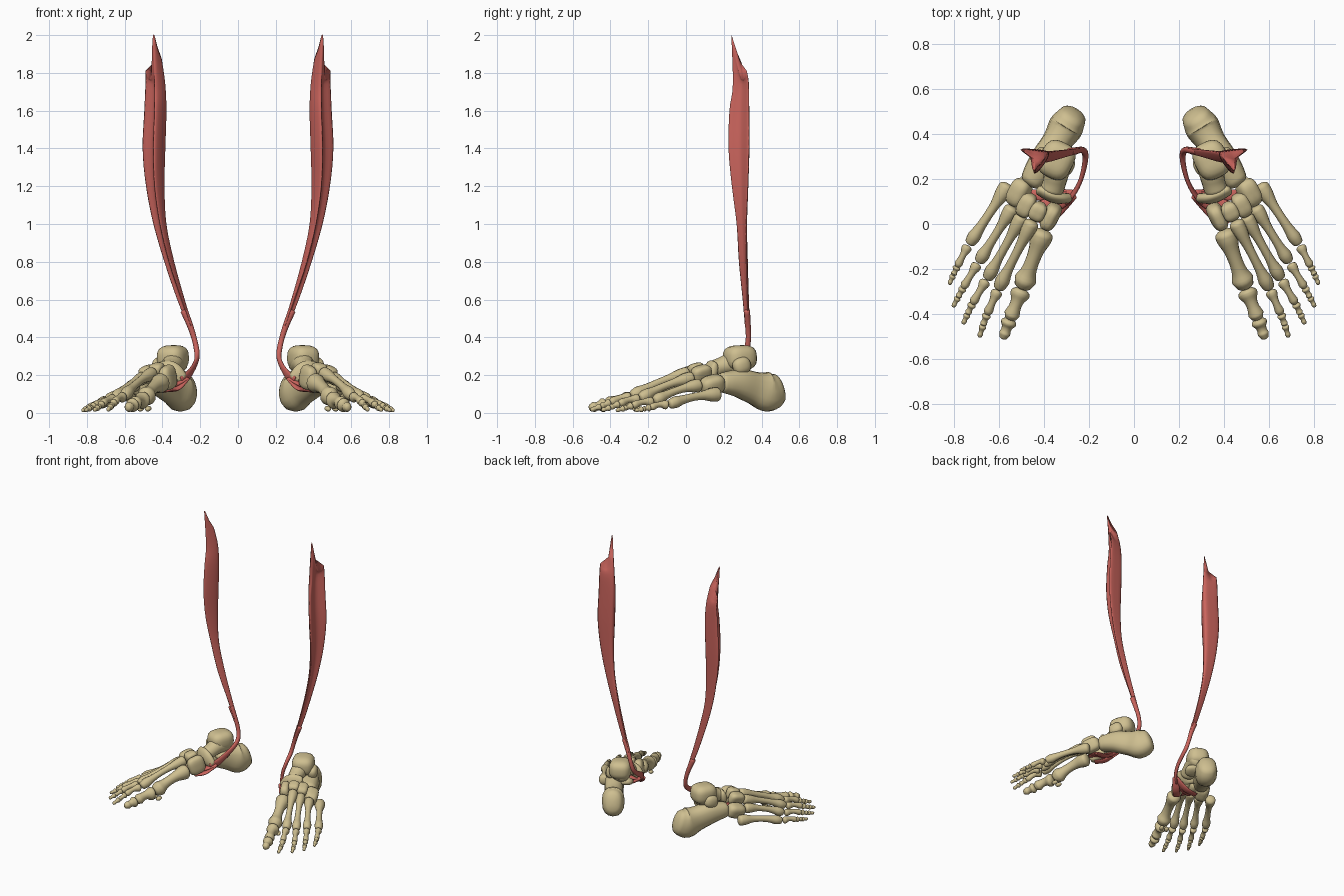
import bpy, bmesh
from math import sin, cos, pi, radians
from mathutils import Vector, Matrix

if "Cube" in bpy.data.objects:
    bpy.data.objects.remove(bpy.data.objects["Cube"])


def material(name, color):
    m = bpy.data.materials.new(name)
    m.diffuse_color = color
    m.use_nodes = True
    m.node_tree.nodes["Principled BSDF"].inputs["Base Color"].default_value = m.diffuse_color
    return m


BONE = material("bone", (0.62, 0.52, 0.28, 1))
MUSCLE = material("muscle", (0.60, 0.13, 0.11, 1))


def finish(name, bm, mat):
    bmesh.ops.recalc_face_normals(bm, faces=bm.faces)
    me = bpy.data.meshes.new(name)
    bm.to_mesh(me)
    bm.free()
    me.materials.append(mat)
    for p in me.polygons:
        p.use_smooth = True
    ob = bpy.data.objects.new(name, me)
    bpy.context.collection.objects.link(ob)
    mod = ob.modifiers.new("other_leg", 'MIRROR')
    mod.use_mirror_merge = False
    return ob


def spline(pts, steps, closed=False):
    """Catmull-Rom through points of any dimension."""
    pts = [Vector(p) for p in pts]
    n, out = len(pts), []
    get = (lambda i: pts[i % n]) if closed else (lambda i: pts[min(max(i, 0), n - 1)])
    for i in range(n if closed else n - 1):
        a, b, c, d = (get(i + k) for k in (-1, 0, 1, 2))
        for s in range(steps):
            t = s / steps
            out.append(0.5 * (2 * b + (c - a) * t + (2 * a - 5 * b + 4 * c - d) * t * t
                              + (3 * b - a - 3 * c + d) * t ** 3))
    return out if closed else out + [pts[-1]]


def loft(name, rings, mat):
    bm = bmesh.new()
    vs = [[bm.verts.new(p) for p in r] for r in rings]
    n = len(vs[0])
    for a, b in zip(vs, vs[1:]):
        for i in range(n):
            bm.faces.new((a[i], a[(i + 1) % n], b[(i + 1) % n], b[i]))
    for ring in (vs[0], vs[-1]):
        c = bm.verts.new(sum((v.co for v in ring), Vector()) / n)
        for i in range(n):
            bm.faces.new((ring[i], ring[(i + 1) % n], c))
    return finish(name, bm, mat)


def tube(name, pts, mat=BONE, steps=4, n=16, cap=0.5, side=None, power=1.0):
    """Sweep an ellipse along points (x, y, z, half width, half height), rounded ends."""
    path = spline(pts, steps)
    rings = []

    def ring(c, t, s, w, h):
        u = s.cross(t)
        out = []
        for k in range(n):
            a = 2 * pi * k / n
            x, y = cos(a), sin(a)
            x, y = (abs(v) ** power * (1 if v > 0 else -1) for v in (x, y))
            out.append(c + s * x * w + u * y * h)
        return out
    last = len(path) - 1
    for i, p in enumerate(path):
        c = p.xyz if len(p) < 4 else Vector(p[:3])
        t = (Vector(path[min(i + 1, last)][:3]) - Vector(path[max(i - 1, 0)][:3])).normalized()
        side = Vector(side) if side else t.cross(Vector((0, 0, 1)))
        side = (side - t * side.dot(t)).normalized()
        w, h = p[3], p[4]
        depth = min(w, h) * cap
        if i == 0:
            for a in (75, 50, 25):
                k = cos(radians(a))
                rings.append(ring(c - t * depth * sin(radians(a)), t, side, w * k, h * k))
        rings.append(ring(c, t, side, w, h))
        if i == last:
            for a in (25, 50, 75):
                k = cos(radians(a))
                rings.append(ring(c + t * depth * sin(radians(a)), t, side, w * k, h * k))
    return loft(name, rings, mat)


def long_bone(name, p0, p1, base, shaft, head, arch=0.0):
    """Flared base, thin shaft, knobbed head."""
    p0, p1 = Vector(p0), Vector(p1)
    d = (p1 - p0).normalized()
    p0, p1 = p0 + d * base * 0.4, p1 - d * head * 0.4
    prof = ((0, base), (.12, base * .95), (.32, shaft * 1.12), (.55, shaft),
            (.75, shaft * 1.15), (.9, head), (1, head * .85))
    pts = []
    for t, r in prof:
        p = p0.lerp(p1, t) + Vector((0, 0, arch * sin(pi * t)))
        pts.append((*p, r * .95, r))
    return tube(name, pts, steps=3, n=14, cap=0.55)


def block(name, center, half, yaw=26, pitch=15, power=3.2, taper=0.0, roll=0):
    """Rounded wedge: half = (width, length, height)."""
    bm = bmesh.new()
    bmesh.ops.create_uvsphere(bm, u_segments=24, v_segments=14, radius=1)
    rot = (Matrix.Rotation(radians(yaw), 3, 'Z') @ Matrix.Rotation(radians(pitch), 3, 'X')
           @ Matrix.Rotation(radians(roll), 3, 'Y'))
    for v in bm.verts:
        k = sum(abs(c) ** power for c in v.co) ** (-1 / power)
        p = v.co * k
        p.x *= 1 + taper * p.z
        v.co = Vector(center) + rot @ Vector((p.x * half[0], p.y * half[1], p.z * half[2]))
    return finish(name, bm, BONE)


# Heel bone with its inner shelf
tube("heel_bone", [(.277, .475, .125, .066, .088), (.305, .43, .112, .078, .106),
                   (.345, .365, .13, .066, .088), (.395, .29, .155, .066, .078),
                   (.435, .225, .16, .06, .062), (.455, .195, .16, .052, .054)], cap=.55, power=.85)
block("heel_shelf", (.315, .265, .195), (.05, .05, .025), power=2.5)

# Ankle bone: dome, neck and head
block("ankle_dome", (.345, .285, .292), (.076, .085, .066), pitch=2, power=3)
tube("ankle_neck", [(.335, .31, .26, .07, .055), (.345, .235, .26, .058, .055),
                    (.355, .185, .245, .052, .048), (.363, .158, .235, .052, .048)], cap=.7)
block("ankle_side_process", (.415, .295, .25), (.035, .05, .045), power=2.4)

# Midfoot bones
tube("boat_bone", [(.298, .115, .185, .022, .034), (.335, .115, .21, .025, .05),
                   (.375, .125, .225, .024, .054), (.42, .15, .228, .022, .042)], cap=.7)
block("inner_wedge_bone", (.372, .032, .188), (.036, .062, .064), taper=-.15)
block("middle_wedge_bone", (.428, .056, .222), (.033, .044, .042), taper=.3)
block("outer_wedge_bone", (.477, .083, .205), (.033, .056, .046), taper=.3, roll=12)
block("cube_bone", (.512, .14, .148), (.045, .066, .05), roll=20)

# Long foot bones: base, head, radii
metatarsals = [
    ((.402, -.03, .165), (.498, -.285, .072), .052, .033, .052),
    ((.452, .012, .212), (.605, -.29, .088), .036, .021, .034),
    ((.498, .035, .188), (.655, -.245, .078), .035, .020, .032),
    ((.540, .075, .150), (.692, -.17, .064), .035, .020, .031),
    ((.560, .175, .100), (.735, -.09, .046), .038, .021, .031)]
for i, (a, b, rb, rs, rh) in enumerate(metatarsals, 1):
    long_bone(f"metatarsal_{i}", a, b, rb, rs, rh, arch=.012)
for i, p in enumerate(((.475, -.262, .022), (.515, -.255, .022)), 1):
    block(f"toe_pad_bone_{i}", p, (.016, .022, .014), power=2)

# Toe bones: joint chain and radius
toes = [
    ([(.500, -.292, .070), (.553, -.425, .044), (.585, -.512, .026)], .044),
    ([(.608, -.297, .085), (.655, -.402, .056), (.673, -.452, .034), (.689, -.505, .015)], .026),
    ([(.660, -.252, .074), (.720, -.355, .048), (.742, -.402, .028), (.762, -.446, .014)], .025),
    ([(.698, -.178, .060), (.762, -.285, .038), (.785, -.328, .024), (.807, -.370, .013)], .024),
    ([(.741, -.098, .044), (.788, -.190, .028), (.806, -.229, .020), (.824, -.270, .012)], .023)]
for i, (joints, r) in enumerate(toes, 1):
    for j, (a, b) in enumerate(zip(joints, joints[1:]), 1):
        tip = j == len(joints) - 1
        rb = r * (1.05, .82, .68)[j - 1]
        if i == 1 and tip:
            rb = r * .85
        long_bone(f"toe_{i}_segment_{j}", a, b, rb, rb * .62, rb * (.62 if tip else .8),
                  arch=.008 if j == 1 else 0)

# Calf muscle belly: z, then front / outer / inner edge of each section
levels = [
    (.46, .250, .312, .265, .330, .240, .338), (.60, .298, .300, .322, .325, .283, .332),
    (.80, .365, .280, .390, .320, .338, .325), (1.0, .412, .268, .448, .320, .380, .318),
    (1.2, .440, .243, .487, .326, .390, .318), (1.4, .445, .225, .505, .331, .386, .320),
    (1.6, .440, .230, .496, .331, .380, .318), (1.74, .440, .248, .490, .331, .386, .312)]


def section(a, b, c):
    hollow = (a + b) / 2 + (c - (a + b) / 2) * .22
    back = (b + c) / 2 + ((b + c) / 2 - a) * .08
    inner = (a + c) / 2 + ((a + c) / 2 - b) * .12
    return [a, hollow, b, back, c, inner]


rows = []
for z, ax, ay, bx, by, cx, cy in levels:
    rows.append(section(*(Vector((x, y, z)) for x, y in ((ax, ay), (bx, by), (cx, cy)))))
# Top edge with a tall front point, a notch and a short outer point
rows.append([Vector(p) for p in ((.450, .240, 2.0), (.462, .292, 1.77), (.490, .322, 1.81),
                                 (.445, .315, 1.78), (.402, .295, 1.85), (.424, .262, 1.93))])
columns = [spline(col, 4) for col in zip(*rows)]
loft("calf_muscle", [spline(r, 4, closed=True) for r in zip(*columns)], MUSCLE)

# Tendon hooking behind the inner ankle, then spreading under the arch
tube("tendon", [(.285, .323, .54, .02, .016), (.253, .328, .46, .016, .015),
                (.231, .33, .39, .014, .014), (.218, .315, .325, .014, .016),
                (.219, .27, .282, .012, .018), (.236, .20, .24, .010, .022),
                (.263, .145, .20, .010, .028), (.298, .105, .165, .010, .032)],
     MUSCLE, side=(1, 0, 0), cap=.4)
for i, end in enumerate(((.375, .02, .118), (.43, .02, .15), (.465, .06, .145), (.455, .13, .11)), 1):
    start, end = Vector((.275, .13, .18)), Vector(end)
    mid = start.lerp(end, .5) - Vector((0, 0, .022))
    tube(f"tendon_slip_{i}", [(*start, .024, .012), (*mid, .026, .010), (*end, .024, .007)],
         MUSCLE, cap=.6)
